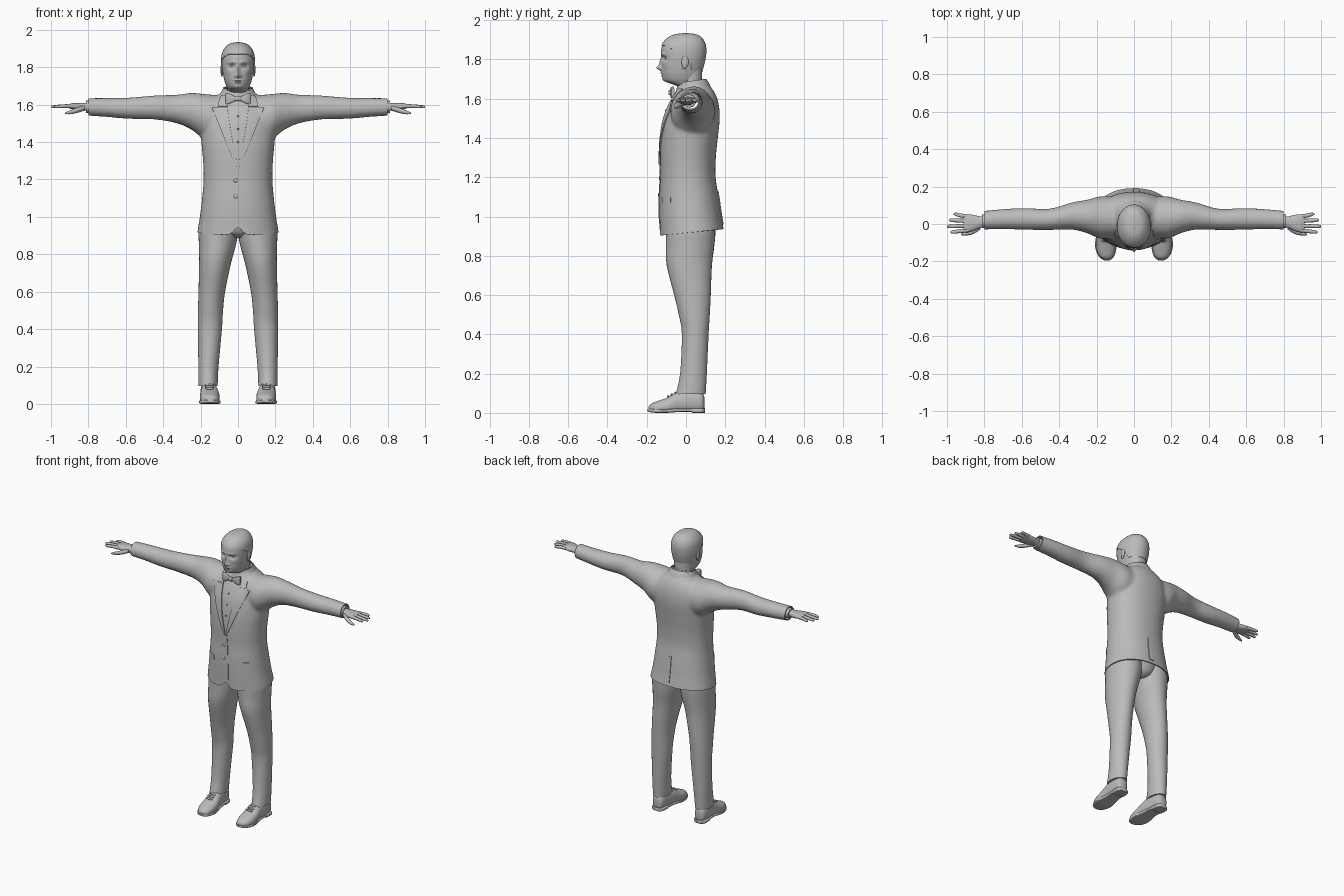
import bpy, bmesh
from math import cos, sin, tau, exp, radians, copysign
from mathutils import Vector, Matrix
from mathutils.bvhtree import BVHTree

cube = bpy.data.objects.get("Cube")
if cube:
    bpy.data.objects.remove(cube, do_unlink=True)

GREY = (0.5, 0.5, 0.5, 1)
grey = bpy.data.materials.new("plain grey")
grey.use_nodes = True
grey.diffuse_color = GREY
grey.node_tree.nodes["Principled BSDF"].inputs["Base Color"].default_value = GREY


def smooth_path(keys, steps):
    """Catmull-Rom interpolation through tuples of numbers."""
    out = []
    last = len(keys) - 1
    for i in range(last):
        p0, p1, p2, p3 = (keys[min(max(i + k, 0), last)] for k in (-1, 0, 1, 2))
        for s in range(steps):
            t = s / steps
            out.append([0.5 * (2 * b + (c - a) * t + (2 * a - 5 * b + 4 * c - d) * t * t
                               + (3 * b - a - 3 * c + d) * t ** 3)
                        for a, b, c, d in zip(p0, p1, p2, p3)])
    return out + [list(keys[-1])]


def loft(bm, axis, keys, sides=24, steps=4, power=2.0, caps=True):
    """Rings (position, centre a, centre b, radius a, radius b) along an axis."""
    rings = []
    for t, ca, cb, ra, rb in smooth_path(keys, steps):
        ring = []
        for k in range(sides):
            c, s = cos(tau * k / sides), sin(tau * k / sides)
            a = ca + ra * copysign(abs(c) ** (2 / power), c)
            b = cb + rb * copysign(abs(s) ** (2 / power), s)
            ring.append(bm.verts.new({"X": (t, a, b), "Y": (a, t, b), "Z": (a, b, t)}[axis]))
        rings.append(ring)
    for low, high in zip(rings, rings[1:]):
        for k in range(sides):
            n = (k + 1) % sides
            bm.faces.new((low[k], low[n], high[n], high[k]))
    if caps:
        bm.faces.new(rings[0])
        bm.faces.new(rings[-1])
    bmesh.ops.recalc_face_normals(bm, faces=bm.faces)
    return [v for r in rings for v in r]


def ball(bm, loc, size):
    m = Matrix.Translation(loc) @ Matrix.Diagonal((*size, 1))
    bmesh.ops.create_uvsphere(bm, u_segments=16, v_segments=10, radius=1, matrix=m)


def finish(bm, name, mirror=False, thick=0, side=0, remesh=0):
    mesh = bpy.data.meshes.new(name)
    bm.to_mesh(mesh)
    mesh.materials.append(grey)
    ob = bpy.data.objects.new(name, mesh)
    bpy.context.collection.objects.link(ob)
    if remesh:
        m = ob.modifiers.new("blend", "REMESH")
        m.mode, m.voxel_size = "VOXEL", remesh
        m = ob.modifiers.new("soften", "SMOOTH")
        m.factor, m.iterations = 0.5, 6
    if mirror:
        ob.modifiers.new("mirror", "MIRROR")
    if thick:
        m = ob.modifiers.new("thickness", "SOLIDIFY")
        m.thickness, m.offset = thick, side
    bpy.ops.object.select_all(action="DESELECT")
    ob.select_set(True)
    bpy.context.view_layer.objects.active = ob
    for m in list(ob.modifiers):
        bpy.ops.object.modifier_apply(modifier=m.name)
    if not ob.data.materials:
        ob.data.materials.append(grey)
    bpy.ops.object.shade_smooth_by_angle(angle=radians(45))
    return ob


def part(name, axis, keys, mirror=False, thick=0, **kw):
    bm = bmesh.new()
    loft(bm, axis, keys, **kw)
    return finish(bm, name, mirror, thick)


# Jacket: body and sleeves blended into one skin, then cut at hem and cuffs
bm = bmesh.new()
loft(bm, "Z", [(.86, 0, .03, .222, .166), (.92, 0, .03, .217, .164), (1, 0, .022, .204, .158),
               (1.1, 0, .015, .192, .151), (1.2, 0, .01, .184, .141), (1.3, 0, .01, .187, .142),
               (1.4, 0, .017, .196, .145), (1.5, 0, .03, .2, .142), (1.57, 0, .04, .185, .127),
               (1.62, 0, .045, .15, .107), (1.655, 0, .043, .1, .087), (1.68, 0, .035, .08, .074)],
     sides=48, power=2.2)
sleeve = [(.1, .035, 1.53, .11, .12), (.18, .035, 1.537, .113, .12), (.25, .04, 1.565, .09, .098),
          (.33, .043, 1.577, .073, .076), (.45, .025, 1.585, .057, .064), (.58, .027, 1.581, .058, .057),
          (.7, .026, 1.585, .054, .051), (.83, .018, 1.589, .049, .046)]
for sign in (1, -1):
    loft(bm, "X", [(sign * k[0], *k[1:]) for k in sleeve], sides=32)
jacket = finish(bm, "jacket_form", remesh=.01)
bm = bmesh.new()
bm.from_mesh(jacket.data)
bpy.data.objects.remove(jacket, do_unlink=True)
for point, normal in (((0, -.12, .905), (0, -.1, 1)), ((.8, 0, 0), (-1, 0, 0)), ((-.8, 0, 0), (1, 0, 0))):
    bmesh.ops.bisect_plane(bm, geom=bm.verts[:] + bm.edges[:] + bm.faces[:],
                           plane_co=point, plane_no=normal, clear_inner=True)
for v in bm.verts:
    if v.co.z < 1.1 and v.co.y < 0:
        v.co.z += .04 * exp(-(v.co.x / .03) ** 2) * (1.1 - v.co.z) / .2
skin = BVHTree.FromBMesh(bm)
finish(bm, "jacket", thick=.007, side=-1)


def patch(name, rows, mirror=False, back=False, lift=.003, cols=8):
    """Thin cloth panel laid on the jacket; rows are (z, x start, x end)."""
    bm = bmesh.new()
    way = -1 if back else 1
    grid = []
    for z, x0, x1 in smooth_path(rows, 5):
        line = []
        for c in range(cols + 1):
            x = x0 + (x1 - x0) * c / cols
            hit = skin.ray_cast(Vector((x, -way, z)), Vector((0, way, 0)))[0]
            y = hit.y if hit else -.06 * way
            line.append(bm.verts.new((x, y - way * lift, z)))
        grid.append(line)
    for a, b in zip(grid, grid[1:]):
        for c in range(cols):
            bm.faces.new((a[c], a[c + 1], b[c + 1], b[c]))
    finish(bm, name, mirror, thick=.006)


patch("lapels", [(1.265, 0, .006), (1.35, .018, .045), (1.45, .037, .085),
                 (1.55, .052, .125), (1.585, .057, .14)], mirror=True, lift=.005)
patch("collar_fronts", [(1.59, .057, .108), (1.625, .063, .1), (1.65, .066, .088)], mirror=True, lift=.005)
patch("front_overlap", [(.965, -.02, .02), (1.1, -.018, .02), (1.27, -.008, .008)], lift=.001)
patch("back_vent", [(.96, -.004, .03), (1.05, -.004, .028), (1.13, -.002, .02)], back=True, lift=.002)
patch("pocket_flaps", [(1.07, .095, .16), (1.1, .095, .16)], mirror=True, lift=0)

# Buttons and shirt studs
bm = bmesh.new()
for x, z, r in ((-.012, 1.195, .011), (-.012, 1.11, .011), (0, 1.54, .005), (0, 1.47, .005), (0, 1.4, .005)):
    hit = skin.ray_cast(Vector((x, -1, z)), Vector((0, 1, 0)))[0]
    ball(bm, (x, hit.y - .003, z), (r, .005, r))
finish(bm, "buttons")

# Jacket collar, rising towards the nape and open in front
bm = bmesh.new()
for v in loft(bm, "Z", [(1.63, 0, .035, .105, .095), (1.665, 0, .035, .088, .08), (1.69, 0, .032, .076, .068)],
              sides=40, caps=False):
    v.co.z += .15 * (v.co.y - .035)
bmesh.ops.delete(bm, geom=[f for f in bm.faces if f.calc_center_median().y < -.015], context="FACES")
finish(bm, "jacket_collar", thick=.006)

# Shirt collar, bow tie and neck
bm = bmesh.new()
for v in loft(bm, "Z", [(1.64, 0, .018, .07, .068), (1.685, 0, .02, .064, .062)], sides=32, caps=False):
    v.co.z += .25 * (v.co.y - .02)
finish(bm, "shirt_collar", thick=.005)
part("bow_tie", "X", [(0, -.078, 1.632, .012, .013), (.012, -.078, 1.632, .011, .012),
                      (.016, -.074, 1.632, .007, .012), (.045, -.073, 1.632, .009, .027),
                      (.066, -.066, 1.632, .007, .03)], mirror=True, power=3)
part("neck", "Z", [(1.58, 0, .03, .065, .065), (1.66, 0, .025, .06, .058), (1.75, 0, .025, .062, .058)])

# Head with modelled face
bm = bmesh.new()
loft(bm, "Z", [(1.66, 0, .02, .046, .05), (1.684, 0, -.014, .055, .082), (1.7, 0, -.021, .063, .094),
               (1.73, 0, -.023, .073, .1), (1.77, 0, -.018, .081, .106), (1.81, 0, -.014, .086, .111),
               (1.85, 0, -.013, .086, .113), (1.88, 0, -.011, .08, .106), (1.905, 0, -.007, .065, .088),
               (1.923, 0, -.003, .042, .058), (1.93, 0, 0, .008, .012)], sides=96, steps=8, power=2.1)
bumps = [  # x, z, spread x, spread z, push forward
    (0, 1.757, .011, .013, .022), (0, 1.782, .009, .026, .011), (.013, 1.752, .008, .008, .008),
    (.034, 1.806, .018, .012, -.014), (.03, 1.826, .025, .008, .006), (.05, 1.775, .018, .018, .004),
    (0, 1.73, .022, .005, .007), (0, 1.717, .018, .005, .006), (0, 1.7235, .024, .003, -.005),
    (0, 1.695, .022, .012, .006)]
for v in bm.verts:
    if v.co.y < -.03:
        x, z = abs(v.co.x), v.co.z
        v.co.y -= sum(p * exp(-((x - bx) / sx) ** 2 - ((z - bz) / sz) ** 2) for bx, bz, sx, sz, p in bumps)
hair = bm.copy()
finish(bm, "head")


def below_hairline(face):
    c = face.calc_center_median()
    return c.z < 1.75 + .12 * min(max((.03 - c.y) / .14, 0), 1) ** .5


bmesh.ops.delete(hair, geom=[f for f in hair.faces if below_hairline(f)], context="FACES")
finish(hair, "hair", thick=.004, side=1)

bm = bmesh.new()
ball(bm, (.034, -.096, 1.806), (.014, .012, .009))
finish(bm, "eyes", mirror=True)
bm = bmesh.new()
ball(bm, (.087, -.005, 1.787), (.007, .018, .031))
ball(bm, (.086, -.008, 1.765), (.006, .01, .014))
finish(bm, "ears", mirror=True)

# Trousers
part("trouser_legs", "Z", [(.095, .16, .024, .051, .076), (.2, .158, .038, .054, .068),
                           (.4, .15, .047, .064, .068), (.5, .147, .042, .067, .079),
                           (.6, .14, .033, .071, .093), (.75, .123, .017, .085, .115),
                           (.85, .11, .021, .099, .123), (.93, .105, .024, .106, .126),
                           (1.02, .1, .023, .095, .12)], mirror=True, sides=32)
part("trouser_seat", "Z", [(.89, 0, .03, .03, .07), (.92, 0, .025, .1, .11), (1.02, 0, .023, .18, .13)])

# Shoes: rounded uppers flattened onto soles, heels and laces
bm = bmesh.new()
for v in loft(bm, "Y", [(.093, .16, .05, .015, .03), (.08, .16, .055, .036, .05), (.03, .158, .06, .043, .06),
                        (-.04, .153, .055, .047, .055), (-.09, .151, .035, .053, .045),
                        (-.14, .15, .025, .05, .037), (-.175, .147, .02, .036, .028),
                        (-.19, .145, .018, .014, .014)], sides=28, power=2.3):
    v.co.z = max(v.co.z, .014)
finish(bm, "shoe_uppers", mirror=True)
part("shoe_soles", "Y", [(.097, .16, .012, .018, .01), (.08, .16, .012, .04, .01), (.03, .158, .014, .043, .009),
                         (-.03, .153, .014, .045, .009), (-.1, .151, .01, .057, .01), (-.145, .15, .01, .053, .01),
                         (-.18, .147, .012, .036, .009), (-.195, .145, .014, .014, .007)],
     mirror=True, power=5)
part("shoe_heels", "Y", [(.097, .16, .012, .02, .012), (.08, .16, .012, .042, .012), (.03, .158, .012, .044, .012)],
     mirror=True, power=5)
bm = bmesh.new()
for i in range(3):
    ball(bm, (.152, -.055 - .018 * i, .101 - .009 * i), (.024, .005, .007))
finish(bm, "shoe_laces", mirror=True)

# Shirt cuffs and hands
part("shirt_cuffs", "X", [(.75, .016, 1.589, .036, .034), (.812, .014, 1.589, .036, .033)], mirror=True)
bm = bmesh.new()
loft(bm, "X", [(.77, .012, 1.589, .027, .023), (.82, .01, 1.589, .03, .021), (.86, .006, 1.59, .043, .019),
               (.89, .004, 1.592, .046, .015), (.912, .004, 1.592, .042, .009)], power=2.4)
for y, spread, tip in ((.04, .012, .965), (.016, .004, .99), (-.009, -.004, 1), (-.033, -.01, .982)):
    loft(bm, "X", [(.885, y, 1.592, .011, .011), (.93, y + spread * .5, 1.592, .0105, .01),
                   (tip - .012, y + spread, 1.589, .009, .008), (tip, y + spread, 1.588, .003, .003)], sides=12)
loft(bm, "X", [(.82, -.012, 1.582, .016, .014), (.86, -.038, 1.57, .016, .014),
               (.895, -.05, 1.56, .011, .011), (.925, -.056, 1.554, .004, .004)], sides=12)
finish(bm, "hands", mirror=True)
